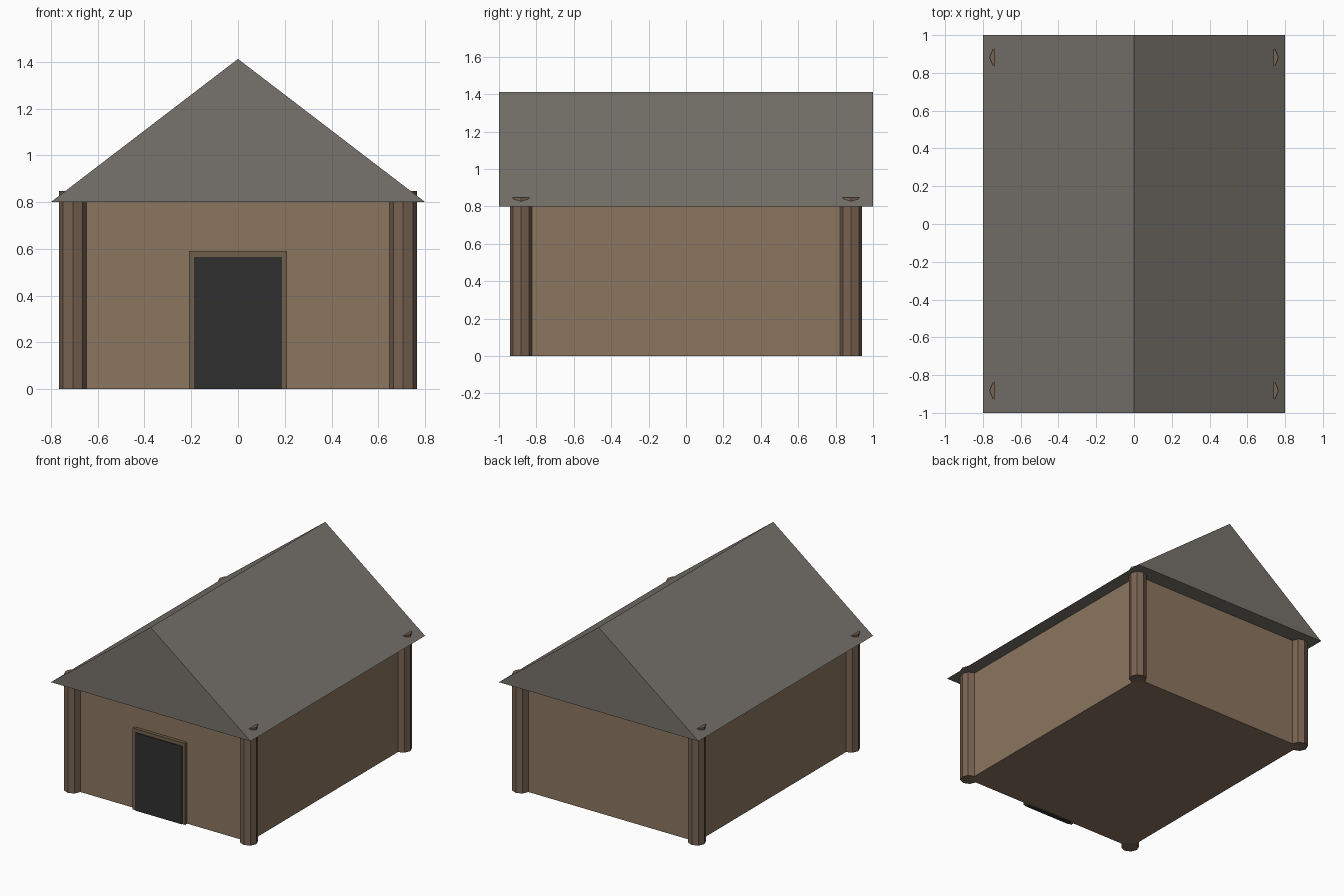
import bpy, bmesh
from math import radians

if "Cube" in bpy.data.objects:
    bpy.data.objects.remove(bpy.data.objects["Cube"])


def material(name, rgb):
    m = bpy.data.materials.new(name)
    m.diffuse_color = (*rgb, 1)
    m.use_nodes = True
    m.node_tree.nodes["Principled BSDF"].inputs["Base Color"].default_value = m.diffuse_color
    return m


WALL = material("plaster", (0.26, 0.18, 0.115))
WOOD = material("post_wood", (0.19, 0.125, 0.085))
FRAME = material("frame_wood", (0.16, 0.115, 0.07))
ROOF = material("roof_grey", (0.185, 0.17, 0.15))
DARK = material("door_dark", (0.03, 0.03, 0.03))


def box(name, lo, hi, mat):
    size = [b - a for a, b in zip(lo, hi)]
    mid = [(a + b) / 2 for a, b in zip(lo, hi)]
    bpy.ops.mesh.primitive_cube_add(size=1, location=mid)
    ob = bpy.context.object
    ob.name = name
    ob.scale = size
    bpy.ops.object.transform_apply(location=False, rotation=False, scale=True)
    ob.data.materials.append(mat)
    return ob


# Main body
WX, WY = 0.706, 0.882
box("walls", (-WX, -WY, 0), (WX, WY, 0.8), WALL)

# Eight-sided corner posts, their tops poking through the roof
for sx, side in ((-1, "left"), (1, "right")):
    for sy, end in ((-1, "front"), (1, "back")):
        bpy.ops.mesh.primitive_cylinder_add(
            vertices=8, radius=0.059, depth=0.847,
            location=(sx * WX, sy * WY, 0.4235))
        post = bpy.context.object
        post.name = f"{end}_{side}_post"
        post.data.materials.append(WOOD)

# Solid gable roof: triangle profile extruded along y
bm = bmesh.new()
tri = [bm.verts.new(p) for p in ((-0.8, -1, 0.8), (0.8, -1, 0.8), (0, -1, 1.412))]
face = bm.faces.new(tri)
ext = bmesh.ops.extrude_face_region(bm, geom=[face], use_keep_orig=True)
bmesh.ops.translate(bm, vec=(0, 2, 0),
                    verts=[v for v in ext["geom"] if isinstance(v, bmesh.types.BMVert)])
bmesh.ops.recalc_face_normals(bm, faces=bm.faces)
mesh = bpy.data.meshes.new("roof")
bm.to_mesh(mesh)
bm.free()
mesh.materials.append(ROOF)
bpy.context.collection.objects.link(bpy.data.objects.new("roof", mesh))

# Door frame and dark doorway panel
box("door_frame", (-0.21, -0.906, 0), (0.21, -0.86, 0.59), FRAME)
box("door", (-0.188, -0.912, 0), (0.188, -0.87, 0.565), DARK)
